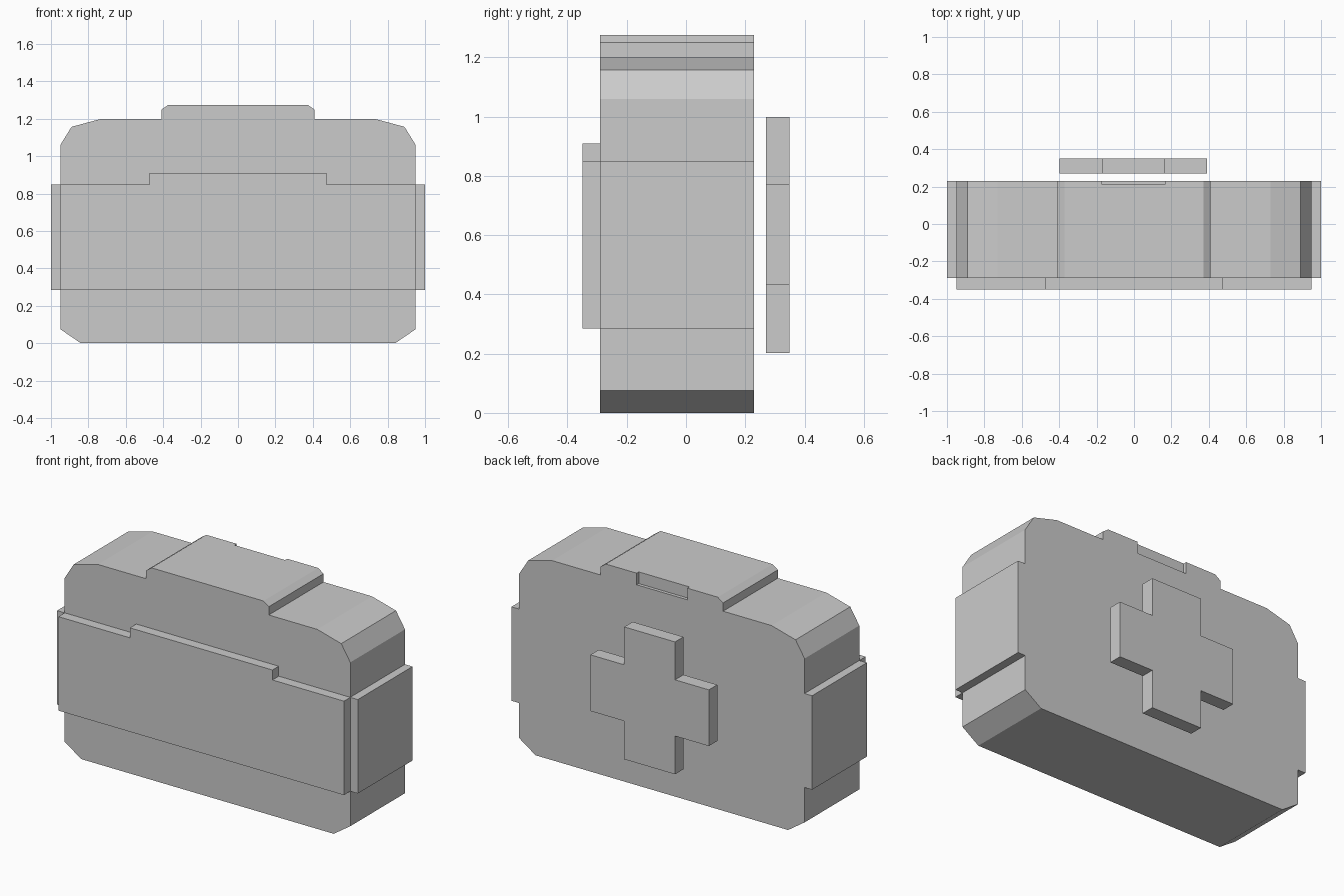
import bpy
import bmesh

cube = bpy.data.objects.get("Cube")
if cube:
    bpy.data.objects.remove(cube, do_unlink=True)

# Single matte grey
GREY = (0.6, 0.6, 0.6, 1.0)
grey = bpy.data.materials.new("light_grey")
grey.use_nodes = True
grey.diffuse_color = GREY
grey.node_tree.nodes["Principled BSDF"].inputs["Base Color"].default_value = GREY


def slab(name, outline, y0, y1):
    """Extrude an (x, z) outline from y0 to y1."""
    bm = bmesh.new()
    face = bm.faces.new([bm.verts.new((x, y0, z)) for x, z in outline])
    out = bmesh.ops.extrude_face_region(bm, geom=[face])
    moved = [v for v in out["geom"] if isinstance(v, bmesh.types.BMVert)]
    bmesh.ops.translate(bm, vec=(0, y1 - y0, 0), verts=moved)
    bmesh.ops.recalc_face_normals(bm, faces=bm.faces)
    mesh = bpy.data.meshes.new(name)
    bm.to_mesh(mesh)
    bm.free()
    mesh.materials.append(grey)
    obj = bpy.data.objects.new(name, mesh)
    bpy.context.scene.collection.objects.link(obj)
    return obj


def mirrored(half):
    """Complete a right-hand half outline with its mirror image."""
    return half + [(-x, z) for x, z in reversed(half)]


def rect(x0, x1, z0, z1):
    return [(x0, z0), (x1, z0), (x1, z1), (x0, z1)]


FRONT, BACK = -0.29, 0.23
LOW, HIGH = 0.285, 0.85

# Bag body with chamfered corners and a raised top band
body = slab("bag_body", mirrored([
    (0.84, 0), (0.95, 0.075), (0.95, 1.06), (0.89, 1.157), (0.73, 1.2),
    (0.408, 1.2), (0.408, 1.25), (0.372, 1.275)]), FRONT, BACK)

# Handle notch cut into the back edge of the top band
cutter = slab("notch_cutter", rect(-0.17, 0.167, 1.205, 1.4), 0.21, 0.3)
cutter.hide_render = True
cutter.hide_set(True)
notch = body.modifiers.new("handle_notch", "BOOLEAN")
notch.operation = "DIFFERENCE"
notch.solver = "EXACT"
notch.object = cutter
bpy.context.view_layer.objects.active = body
bpy.ops.object.modifier_apply(modifier=notch.name)
bpy.data.objects.remove(cutter, do_unlink=True)

# Front pocket with a raised flap in the middle
slab("front_pocket", mirrored([
    (0.95, LOW), (0.95, HIGH), (0.474, HIGH), (0.474, 0.91)]), -0.35, FRONT)

# Side pockets
for name, side in (("left_pocket", 1), ("right_pocket", -1)):
    slab(name, rect(side * 0.95, side, LOW, HIGH), FRONT, BACK)

# Cross emblem standing just off the back
arm, reach = 0.169, 0.394
cross = slab("back_cross", mirrored([
    (arm, 0.202), (arm, 0.432), (reach, 0.432),
    (reach, 0.77), (arm, 0.77), (arm, 0.998)]), 0.27, 0.35)
cross.location.x = -0.003
